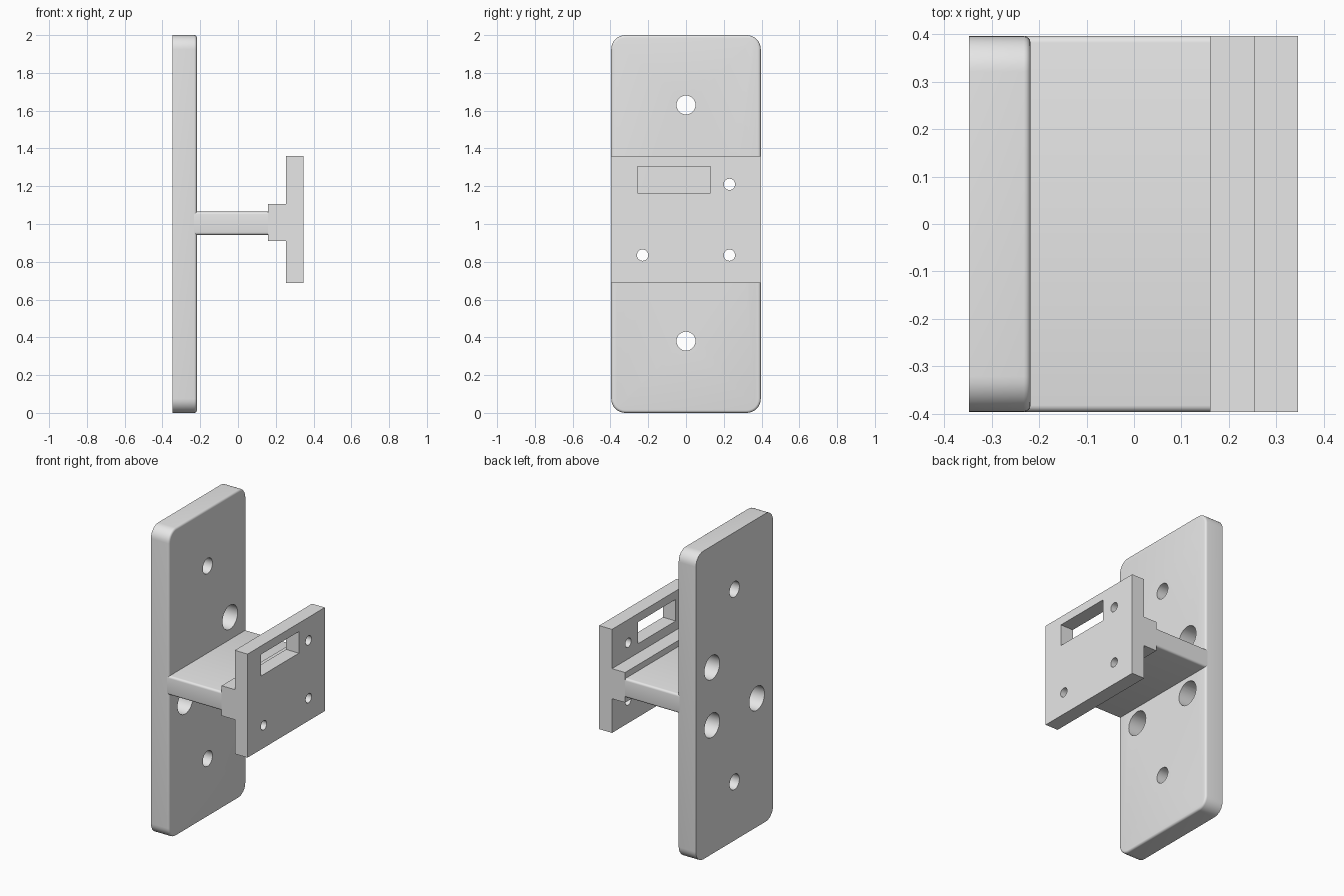
import bpy, bmesh, math

if "Cube" in bpy.data.objects:
    bpy.data.objects.remove(bpy.data.objects["Cube"])

W = 0.396  # half width in y

grey = bpy.data.materials.new("plain grey")
grey.diffuse_color = (0.8, 0.8, 0.8, 1)
grey.use_nodes = True
grey.node_tree.nodes["Principled BSDF"].inputs["Base Color"].default_value = grey.diffuse_color


def prism(name, pts, vec, fillet=None, radius=0.014):
    """Extrude a closed outline along vec; fillet(edge) picks edges to round."""
    bm = bmesh.new()
    face = bm.faces.new([bm.verts.new(p) for p in pts])
    ext = bmesh.ops.extrude_face_region(bm, geom=[face], use_keep_orig=True)
    moved = [g for g in ext["geom"] if isinstance(g, bmesh.types.BMVert)]
    bmesh.ops.translate(bm, verts=moved, vec=vec)
    bmesh.ops.recalc_face_normals(bm, faces=bm.faces[:])
    if fillet:
        bmesh.ops.bevel(bm, geom=[e for e in bm.edges if fillet(e)], offset=radius,
                        segments=4, profile=0.5, affect='EDGES', clamp_overlap=True)
    mesh = bpy.data.meshes.new(name)
    bm.to_mesh(mesh)
    bm.free()
    mesh.materials.append(grey)
    obj = bpy.data.objects.new(name, mesh)
    bpy.context.collection.objects.link(obj)
    return obj


def circle(x, y, z, r, n=32):
    return [(x, y + r * math.cos(2 * math.pi * i / n), z + r * math.sin(2 * math.pi * i / n))
            for i in range(n)]


def rect(x, y0, y1, z0, z1):
    return [(x, y0, z0), (x, y1, z0), (x, y1, z1), (x, y0, z1)]


def activate(obj):
    bpy.ops.object.select_all(action='DESELECT')
    obj.select_set(True)
    bpy.context.view_layer.objects.active = obj


def cut(obj, outlines, depth=0.4):
    """Cut straight openings through obj along x."""
    for pts in outlines:
        cutter = prism("cutter", pts, (depth, 0, 0))
        cutter.hide_render = True
        mod = obj.modifiers.new("opening", 'BOOLEAN')
        mod.operation, mod.solver, mod.object = 'DIFFERENCE', 'EXACT', cutter
        activate(obj)
        bpy.ops.object.modifier_apply(modifier=mod.name)
        bpy.data.objects.remove(cutter)


# Back plate: rounded rectangle with a filleted front rim
XB, XF, R = -0.348, -0.218, 0.075
outline = []
for cy, cz, a0 in ((W - R, 2 - R, 0), (R - W, 2 - R, 90), (R - W, R, 180), (W - R, R, 270)):
    for i in range(9):
        a = math.radians(a0 + 90 * i / 8)
        outline.append((XB, cy + R * math.cos(a), cz + R * math.sin(a)))
back = prism("back_plate", outline, (XF - XB, 0, 0),
             lambda e: all(v.co.x > XF - 0.001 for v in e.verts))

# Mounting holes and wider tool access holes
screws = [(0.23, 1.21), (0.23, 0.835), (-0.23, 0.835)]
cut(back, [circle(-0.5, 0, z, 0.05) for z in (0.38, 1.63)]
    + [circle(-0.5, y, z, 0.078) for y, z in screws])

# Web joining the plates, long edges rounded
web = prism("web", rect(XF - 0.014, -W, W, 0.942, 1.065), (0.16 - XF + 0.014, 0, 0),
            lambda e: abs(e.verts[0].co.x - e.verts[1].co.x) > 0.1)

# Front mount: stepped profile with screw holes and a slot
profile = [(0.16, 0.91), (0.254, 0.91), (0.254, 0.688), (0.346, 0.688),
           (0.346, 1.36), (0.254, 1.36), (0.254, 1.105), (0.16, 1.105)]
mount = prism("front_mount", [(x, -W, z) for x, z in profile], (0, 2 * W, 0))
cut(mount, [circle(0.1, y, z, 0.03, 24) for y, z in screws]
    + [rect(0.1, -0.257, 0.13, 1.165, 1.305)])

for obj in (back, web, mount):
    activate(obj)
    bpy.ops.object.shade_smooth_by_angle(angle=math.radians(30))
